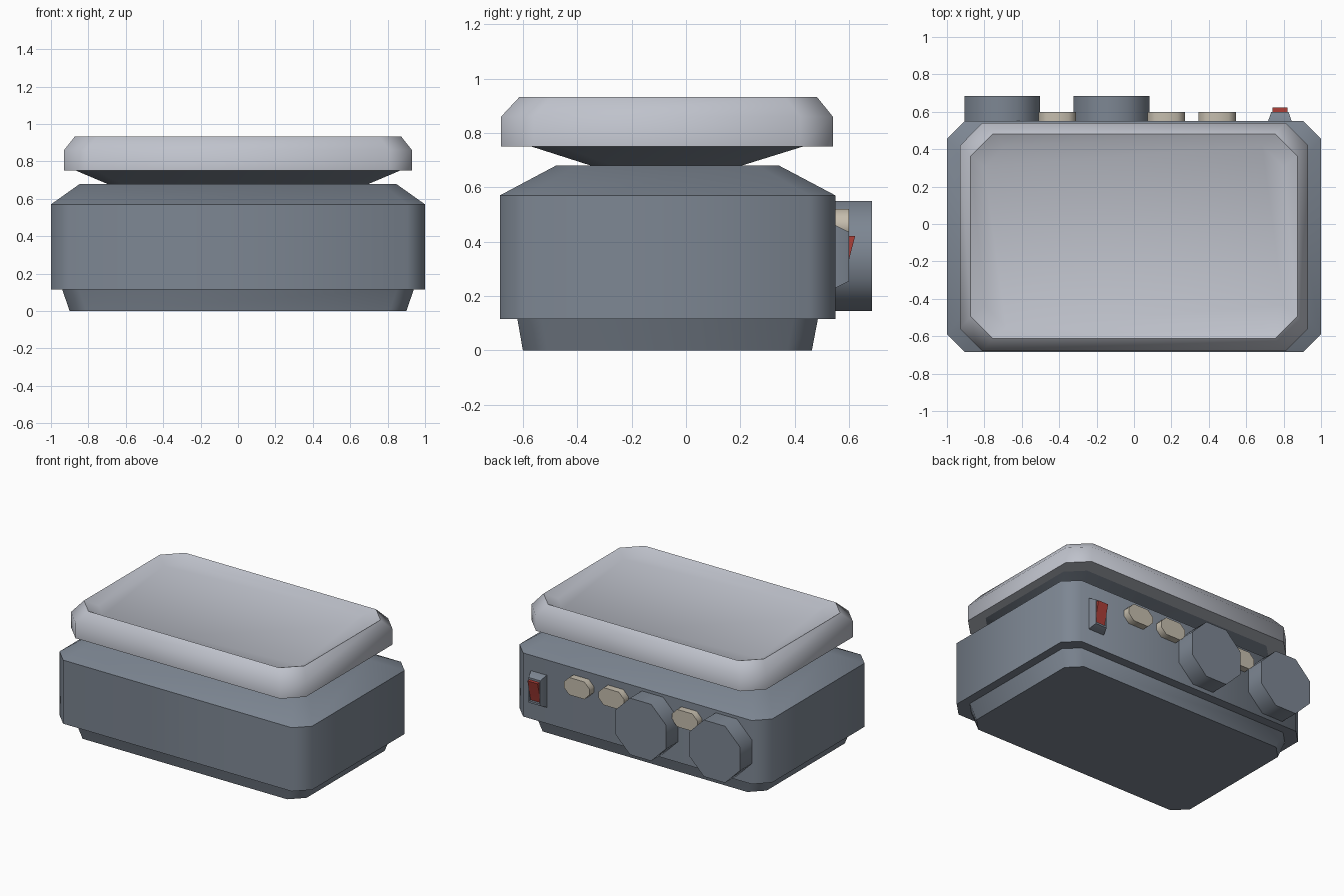
import bpy, bmesh, math
from mathutils import Matrix

if "Cube" in bpy.data.objects:
    bpy.data.objects.remove(bpy.data.objects["Cube"])


def material(name, rgb):
    m = bpy.data.materials.new(name)
    m.diffuse_color = (*rgb, 1)
    m.use_nodes = True
    m.node_tree.nodes["Principled BSDF"].inputs["Base Color"].default_value = m.diffuse_color
    return m


GREY = material("slate grey", (0.205, 0.240, 0.290))
PALE = material("pale grey", (0.52, 0.54, 0.60))
BEIGE = material("beige", (0.56, 0.51, 0.42))
RED = material("red", (0.42, 0.05, 0.04))

# Maps a section's (u, v, w) to (x, z, y): for parts standing out of the back
BACK = Matrix(((1, 0, 0, 0), (0, 0, 1, 0), (0, 1, 0, 0), (0, 0, 0, 1)))


def octagon(hx, y0, y1, c, h):
    """Rectangle with cut corners at height h."""
    return [(hx - c, y0, h), (hx, y0 + c, h), (hx, y1 - c, h), (hx - c, y1, h),
            (c - hx, y1, h), (-hx, y1 - c, h), (-hx, y0 + c, h), (c - hx, y0, h)]


def rectangle(hx, y0, y1, h):
    return [(-hx, y0, h), (hx, y0, h), (hx, y1, h), (-hx, y1, h)]


def loft(name, sections, mat, matrix=None):
    """Skin a stack of rings, capped at both ends."""
    bm = bmesh.new()
    rings = [[bm.verts.new(p) for p in s] for s in sections]
    n = len(rings[0])
    for a, b in zip(rings, rings[1:]):
        for i in range(n):
            j = (i + 1) % n
            bm.faces.new((a[i], a[j], b[j], b[i]))
    bm.faces.new(rings[0][::-1])
    bm.faces.new(rings[-1])
    if matrix:
        bm.transform(matrix)
    bmesh.ops.recalc_face_normals(bm, faces=bm.faces)
    mesh = bpy.data.meshes.new(name)
    bm.to_mesh(mesh)
    bm.free()
    mesh.materials.append(mat)
    ob = bpy.data.objects.new(name, mesh)
    bpy.context.collection.objects.link(ob)
    bpy.ops.object.select_all(action='DESELECT')
    ob.select_set(True)
    bpy.context.view_layer.objects.active = ob
    bpy.ops.object.shade_smooth_by_angle(angle=math.radians(50))
    return ob


# Body: foot, case, sloped shoulder and flared neck
loft("body", [
    octagon(0.90, -0.60, 0.463, 0.09, 0.0),
    octagon(0.94, -0.62, 0.485, 0.09, 0.115),
    octagon(1.00, -0.685, 0.55, 0.095, 0.115),
    octagon(1.00, -0.685, 0.55, 0.095, 0.57),
    octagon(0.845, -0.478, 0.342, 0.08, 0.68),
    octagon(0.70, -0.35, 0.205, 0.08, 0.68),
    octagon(0.87, -0.575, 0.437, 0.11, 0.752),
], GREY)

# Tray with a shallow recessed top
loft("tray", [
    octagon(0.93, -0.68, 0.54, 0.12, 0.75),
    octagon(0.93, -0.68, 0.54, 0.12, 0.86),
    octagon(0.873, -0.613, 0.482, 0.118, 0.932),
    octagon(0.80, -0.55, 0.42, 0.115, 0.893),
], PALE)

# Octagonal knobs on the back
R = 0.2025
for i, x in enumerate((-0.705, -0.12)):
    c = R * (2 - math.sqrt(2))
    loft(f"knob_{i + 1}", [octagon(R, -R, R, c, h) for h in (0.53, 0.685)],
         GREY, Matrix.Translation((x, 0, 0.347)) @ BACK)

# Pill-shaped sockets on the back
for i, x in enumerate((-0.41, 0.172, 0.445)):
    loft(f"socket_{i + 1}", [octagon(0.1, -0.062, 0.062, 0.04, h) for h in (0.53, 0.60)],
         BEIGE, Matrix.Translation((x, 0, 0.458)) @ BACK)

# Switch frame, hollowed in the middle
place = Matrix.Translation((0.78, 0, 0.345)) @ BACK
loft("switch_frame", [
    rectangle(0.063, -0.115, 0.115, 0.54),
    rectangle(0.063, -0.115, 0.115, 0.55),
    rectangle(0.046, -0.09, 0.09, 0.60),
    rectangle(0.041, -0.076, 0.076, 0.60),
    rectangle(0.041, -0.076, 0.076, 0.57),
], GREY, place)

# Tilted rocker inside the frame
profile = [(0.56, 0.42), (0.622, 0.42), (0.60, 0.335), (0.585, 0.27), (0.56, 0.27)]
loft("switch_rocker", [[(x, y, z) for y, z in profile] for x in (0.74, 0.82)], RED)
